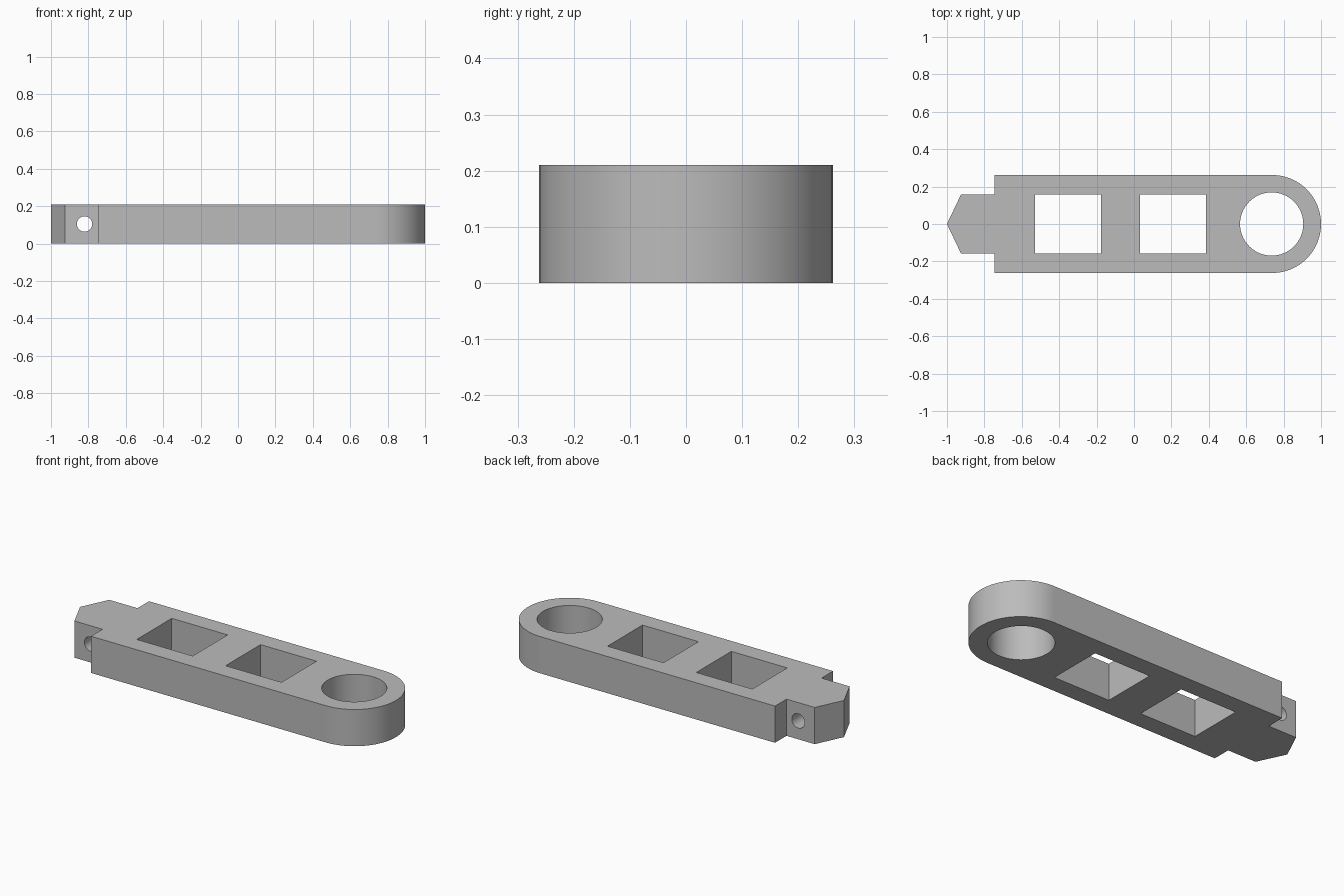
import bpy
import bmesh
from math import cos, sin, pi, radians
from mathutils import Matrix

HEIGHT = 0.21
HALF_WIDTH = 0.262
ARC_X = 1 - HALF_WIDTH
TONGUE = 0.158

cube = bpy.data.objects.get("Cube")
if cube:
    bpy.data.objects.remove(cube)

grey = bpy.data.materials.new("plain grey")
grey.use_nodes = True
colour = (0.5, 0.5, 0.5, 1)
grey.diffuse_color = colour
grey.node_tree.nodes["Principled BSDF"].inputs["Base Color"].default_value = colour


def make_object(name, bm):
    bmesh.ops.recalc_face_normals(bm, faces=bm.faces)
    mesh = bpy.data.meshes.new(name)
    bm.to_mesh(mesh)
    bm.free()
    mesh.materials.append(grey)
    obj = bpy.data.objects.new(name, mesh)
    bpy.context.collection.objects.link(obj)
    return obj


def prism(name, outline, bottom, top):
    bm = bmesh.new()
    face = bm.faces.new([bm.verts.new((x, y, bottom)) for x, y in outline])
    moved = bmesh.ops.extrude_face_region(bm, geom=[face])["geom"]
    verts = [v for v in moved if isinstance(v, bmesh.types.BMVert)]
    bmesh.ops.translate(bm, verts=verts, vec=(0, 0, top - bottom))
    return make_object(name, bm)


def cylinder(name, radius, location, rotation=Matrix()):
    bm = bmesh.new()
    bmesh.ops.create_cone(bm, cap_ends=True, segments=64, radius1=radius,
                          radius2=radius, depth=1,
                          matrix=Matrix.Translation(location) @ rotation)
    return make_object(name, bm)


# Link plate: round end, straight sides, narrow pointed tongue
steps = 48
outline = [(ARC_X + HALF_WIDTH * cos(a), HALF_WIDTH * sin(a))
           for a in (-pi / 2 + pi * i / steps for i in range(steps + 1))]
side = [(-0.747, HALF_WIDTH), (-0.747, TONGUE), (-0.925, TONGUE)]
outline += side + [(-1, 0)] + [(x, -y) for x, y in reversed(side)]
link = prism("link_plate", outline, 0, HEIGHT)

# Cutters: two square windows, the large eye and the cross pin hole
cutters = []
for name, left in (("rear_window_cutter", -0.53), ("front_window_cutter", 0.032)):
    right = left + 0.354
    corners = [(left, -TONGUE), (right, -TONGUE), (right, TONGUE), (left, TONGUE)]
    cutters.append(prism(name, corners, -0.1, HEIGHT + 0.1))
cutters.append(cylinder("eye_cutter", 0.169, (0.736, 0, HEIGHT / 2)))
cutters.append(cylinder("pin_hole_cutter", 0.041, (-0.821, 0, HEIGHT / 2),
                        Matrix.Rotation(pi / 2, 4, "X")))

bpy.ops.object.select_all(action="DESELECT")
link.select_set(True)
bpy.context.view_layer.objects.active = link
for cutter in cutters:
    cut = link.modifiers.new(cutter.name, "BOOLEAN")
    cut.operation = "DIFFERENCE"
    cut.solver = "EXACT"
    cut.object = cutter
    bpy.ops.object.modifier_apply(modifier=cut.name)
    bpy.data.objects.remove(cutter)

bpy.ops.object.shade_smooth_by_angle(angle=radians(20))
